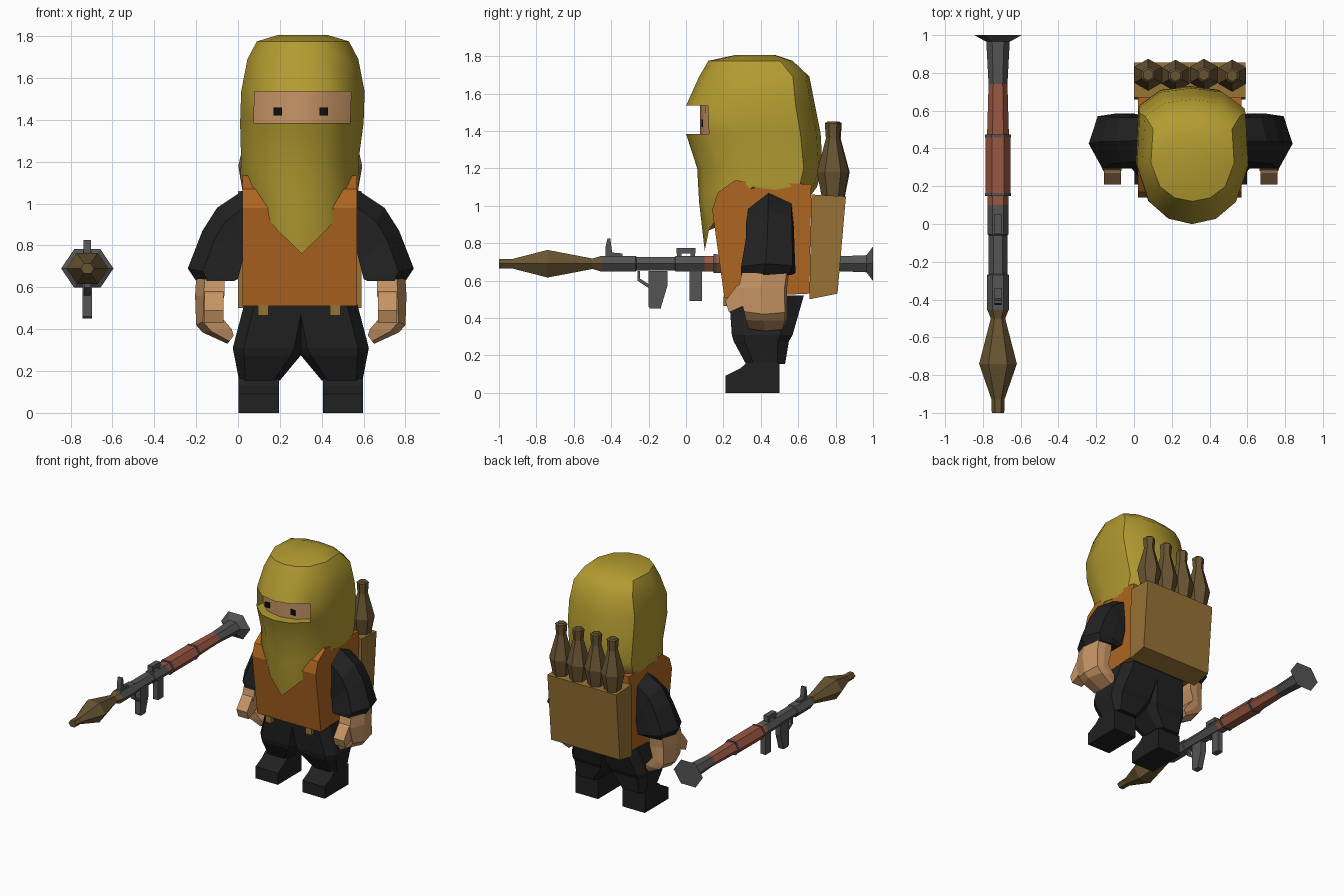
import bpy, bmesh, math
from mathutils import Vector

if "Cube" in bpy.data.objects:
    bpy.data.objects.remove(bpy.data.objects["Cube"])

CX = 0.30  # centre line of the figure


def material(name, rgb):
    m = bpy.data.materials.new(name)
    m.diffuse_color = (*rgb, 1)
    m.use_nodes = True
    m.node_tree.nodes["Principled BSDF"].inputs["Base Color"].default_value = m.diffuse_color
    return m


SCARF = material("mustard cloth", (0.45, 0.33, 0.03))
ORANGE = material("orange vest", (0.43, 0.13, 0.015))
BLACK = material("black cloth", (0.015, 0.015, 0.015))
SKIN = material("skin", (0.57, 0.30, 0.13))
EYE = material("eye black", (0.004, 0.004, 0.004))
TAN = material("tan canvas", (0.31, 0.17, 0.035))
OLIVE = material("olive brown", (0.14, 0.09, 0.032))
GREY = material("gun grey", (0.09, 0.09, 0.09))
RED = material("red wood", (0.32, 0.095, 0.055))


def finish(name, bm, *mats):
    bmesh.ops.recalc_face_normals(bm, faces=bm.faces[:])
    me = bpy.data.meshes.new(name)
    bm.to_mesh(me)
    bm.free()
    for m in mats:
        me.materials.append(m)
    ob = bpy.data.objects.new(name, me)
    bpy.context.collection.objects.link(ob)
    return ob


def loft_bm(rings):
    """Skin closed rings of equal length and cap both ends."""
    bm = bmesh.new()
    vs = [[bm.verts.new(p) for p in r] for r in rings]
    n = len(vs[0])
    for a, b in zip(vs, vs[1:]):
        for i in range(n):
            j = (i + 1) % n
            bm.faces.new((a[i], a[j], b[j], b[i]))
    bm.faces.new(vs[0])
    bm.faces.new(vs[-1])
    return bm


def loft(name, rings, mat):
    return finish(name, loft_bm(rings), mat)


def prism(name, outline, x0, x1, mat):
    """Side outline (y, z) pulled across x."""
    return loft(name, [[(x, y, z) for y, z in outline] for x in (x0, x1)], mat)


def box(name, x0, x1, y0, y1, z0, z1, mat):
    return prism(name, [(y0, z0), (y1, z0), (y1, z1), (y0, z1)], x0, x1, mat)


def flip(rings, side):
    """Mirror rings about the centre line for side -1."""
    return [[(CX + side * (x - CX), y, z) for x, y, z in r] for r in rings]


# --- head scarf with the eye opening pushed in ---
half = [(0, 0), (0.42, 0.04), (0.78, 0.17), (1, 0.45), (0.95, 0.85), (0.55, 0.97), (0, 1)]
section = half + [(-u, v) for u, v in half[-2:0:-1]]


def scarf_ring(z, cx, hw, yf, yb, drop=None):
    return [(cx + u * hw, yf + v * (yb - yf), drop[min(i, 12 - i)] if drop else z)
            for i, (u, v) in enumerate(section)]


bm = loft_bm([
    scarf_ring(1.805, 0.31, 0.12, 0.26, 0.48),
    scarf_ring(1.775, 0.31, 0.22, 0.12, 0.57),
    scarf_ring(1.69, 0.31, 0.265, 0.07, 0.66),
    scarf_ring(1.535, 0.31, 0.295, 0.00, 0.69),
    scarf_ring(1.385, 0.305, 0.295, 0.00, 0.72),
    scarf_ring(1.20, 0.295, 0.28, 0.06, 0.73),
    scarf_ring(1.08, 0.295, 0.285, 0.07, 0.70, (1.02, 1.05, 1.08, 1.12, 1.10, 1.10, 1.10)),
    scarf_ring(0.80, 0.305, 0.27, 0.10, 0.67, (0.76, 0.87, 0.98, 1.10, 1.07, 1.06, 1.06)),
])
opening = []
for f in bm.faces:
    c = f.calc_center_median()
    if 1.40 < c.z < 1.52 and c.y < 0.13:
        opening.append(f)
geo = bmesh.ops.extrude_face_region(bm, geom=opening)["geom"]
bmesh.ops.delete(bm, geom=[f for f in opening if f.is_valid], context="FACES_ONLY")
bmesh.ops.translate(bm, vec=(0, 0.075, 0), verts=[g for g in geo if isinstance(g, bmesh.types.BMVert)])
for g in geo:
    if isinstance(g, bmesh.types.BMFace):
        g.material_index = 1
scarf = finish("head_scarf", bm, SCARF, SKIN)
bpy.context.view_layer.objects.active = scarf
scarf.select_set(True)
bpy.ops.object.shade_smooth_by_angle(angle=math.radians(42))
scarf.select_set(False)

# --- eyes ---
for x in (0.19, 0.41):
    box("eye", x - 0.02, x + 0.02, 0.083, 0.092, 1.42, 1.46, EYE)

# --- vest and belt loops ---
vest = [(0.205, 0.51), (0.14, 0.98), (0.17, 1.07), (0.26, 1.135), (0.67, 1.115), (0.66, 0.53)]
prism("vest", vest, 0.022, 0.568, ORANGE)
for x in (0.12, 0.465):
    box("belt_loop", x - 0.025, x + 0.025, 0.20, 0.26, 0.465, 0.515, TAN)

# --- sleeves and hands: rings run from an inner to an outer (x, z) point ---
ARM = [(0, -1), (0.7, -1), (1, -0.1), (0.8, 0.9), (0.4, 1), (0, 1)]


def arm_ring(inner, outer, yc, hy):
    return [(inner[0] + t * (outer[0] - inner[0]), yc + v * hy,
             inner[1] + t * (outer[1] - inner[1])) for t, v in ARM]


sleeve = [
    arm_ring((0.55, 0.80), (0.55, 1.08), 0.455, 0.12),
    arm_ring((0.57, 0.76), (0.70, 0.98), 0.45, 0.128),
    arm_ring((0.58, 0.72), (0.77, 0.87), 0.45, 0.13),
    arm_ring((0.60, 0.64), (0.84, 0.69), 0.44, 0.145),
    arm_ring((0.62, 0.63), (0.80, 0.63), 0.43, 0.135),
]
hand = [
    arm_ring((0.665, 0.64), (0.80, 0.64), 0.425, 0.125),
    arm_ring((0.665, 0.56), (0.805, 0.56), 0.41, 0.13),
    arm_ring((0.69, 0.47), (0.80, 0.42), 0.425, 0.115),
    arm_ring((0.63, 0.40), (0.77, 0.385), 0.43, 0.11),
    arm_ring((0.62, 0.37), (0.65, 0.33), 0.43, 0.095),
]
thumb = [[(x, y, z) for y, z in ((0.32, 0.60), (0.27, 0.57), (0.21, 0.49), (0.23, 0.43), (0.34, 0.48))]
         for x in (0.67, 0.76)]

# --- trousers and shoes ---
CHAMFER = [(0.15, 0), (0.85, 0), (1, 0.2), (1, 0.8), (0.85, 1), (0.15, 1), (0, 0.8), (0, 0.2)]


def leg_ring(x0, x1, y0, y1, z):
    return [(x0 + u * (x1 - x0), y0 + v * (y1 - y0), z) for u, v in CHAMFER]


leg = [
    leg_ring(0.24, 0.57, 0.23, 0.63, 0.52),
    leg_ring(0.28, 0.625, 0.245, 0.57, 0.31),
    leg_ring(0.30, 0.618, 0.255, 0.55, 0.275),
    leg_ring(0.40, 0.595, 0.32, 0.53, 0.155),
]
shoe = [[(x, y, z) for y, z in ((0.21, 0), (0.50, 0), (0.50, 0.16), (0.33, 0.165), (0.29, 0.13), (0.21, 0.09))]
        for x in (0.405, 0.597)]

for side, tag in ((1, "left"), (-1, "right")):
    loft(tag + "_sleeve", flip(sleeve, side), BLACK)
    loft(tag + "_hand", flip(hand, side), SKIN)
    loft(tag + "_thumb", flip(thumb, side), SKIN)
    loft(tag + "_trouser_leg", flip(leg, side), BLACK)
    loft(tag + "_shoe", flip(shoe, side), BLACK)

# --- backpack with four spare rockets ---
prism("backpack", [(0.66, 0.50), (0.81, 0.53), (0.855, 1.05), (0.67, 1.06)], 0.0, 0.59, TAN)


def hexagon(r, place, squash=1.0):
    return [place(r * math.cos(k * math.pi / 3), squash * r * math.sin(k * math.pi / 3)) for k in range(6)]


for i, x in enumerate((0.075, 0.22, 0.37, 0.52)):
    y = 0.79 - 0.005 * (i % 2)
    rings = [hexagon(r, lambda a, b: Vector((x + b, y + a, z)))
             for z, r in ((1.0, 0.05), (1.18, 0.085), (1.36, 0.037), (1.44, 0.043), (1.45, 0.03))]
    loft("spare_rocket", rings, OLIVE)

# --- launcher lying along y ---
GX, GZ = -0.72, 0.69


def barrel(name, stations, mat):
    return loft(name, [hexagon(r, lambda a, b: Vector((GX + a, y, GZ + b)), 0.85) for y, r in stations], mat)


barrel("warhead", [(-1, 0.033), (-0.93, 0.034), (-0.74, 0.1), (-0.50, 0.038), (-0.455, 0.056)], OLIVE)
barrel("front_tube", [(-0.455, 0.057), (-0.27, 0.057), (-0.265, 0.05), (-0.06, 0.05), (-0.055, 0.056), (0.10, 0.056)], GREY)
barrel("heat_guard_front", [(0.10, 0.056), (0.155, 0.056)], RED)
barrel("heat_guard_middle", [(0.15, 0.066), (0.47, 0.066)], RED)
barrel("heat_guard_rear", [(0.465, 0.058), (0.74, 0.05)], RED)
barrel("rear_tube", [(0.74, 0.05), (0.965, 0.062), (1.0, 0.125)], GREY)
for y in (0.155, 0.465):
    barrel("band", [(y - 0.008, 0.069), (y + 0.008, 0.069)], GREY)

# grips, trigger guard and sights
prism("trigger_grip", [(-0.20, 0.65), (-0.20, 0.46), (-0.19, 0.45), (-0.135, 0.45), (-0.13, 0.47), (-0.10, 0.57), (-0.10, 0.65)],
      GX - 0.022, GX + 0.022, GREY)
box("rear_grip", GX - 0.022, GX + 0.022, 0.018, 0.085, 0.49, 0.66, GREY)
prism("trigger_guard", [(-0.26, 0.65), (-0.26, 0.60), (-0.20, 0.56), (-0.19, 0.575), (-0.245, 0.61), (-0.245, 0.65)],
      GX - 0.015, GX + 0.015, GREY)
prism("front_sight", [(-0.43, 0.72), (-0.34, 0.72), (-0.34, 0.745), (-0.395, 0.75), (-0.405, 0.825), (-0.42, 0.825), (-0.43, 0.78)],
      GX - 0.018, GX + 0.018, GREY)
box("rear_sight", GX - 0.02, GX + 0.02, -0.05, 0.05, 0.745, 0.775, GREY)
for y in (-0.035, 0.035):
    box("rear_sight_post", GX - 0.018, GX + 0.018, y - 0.012, y + 0.012, 0.715, 0.75, GREY)
